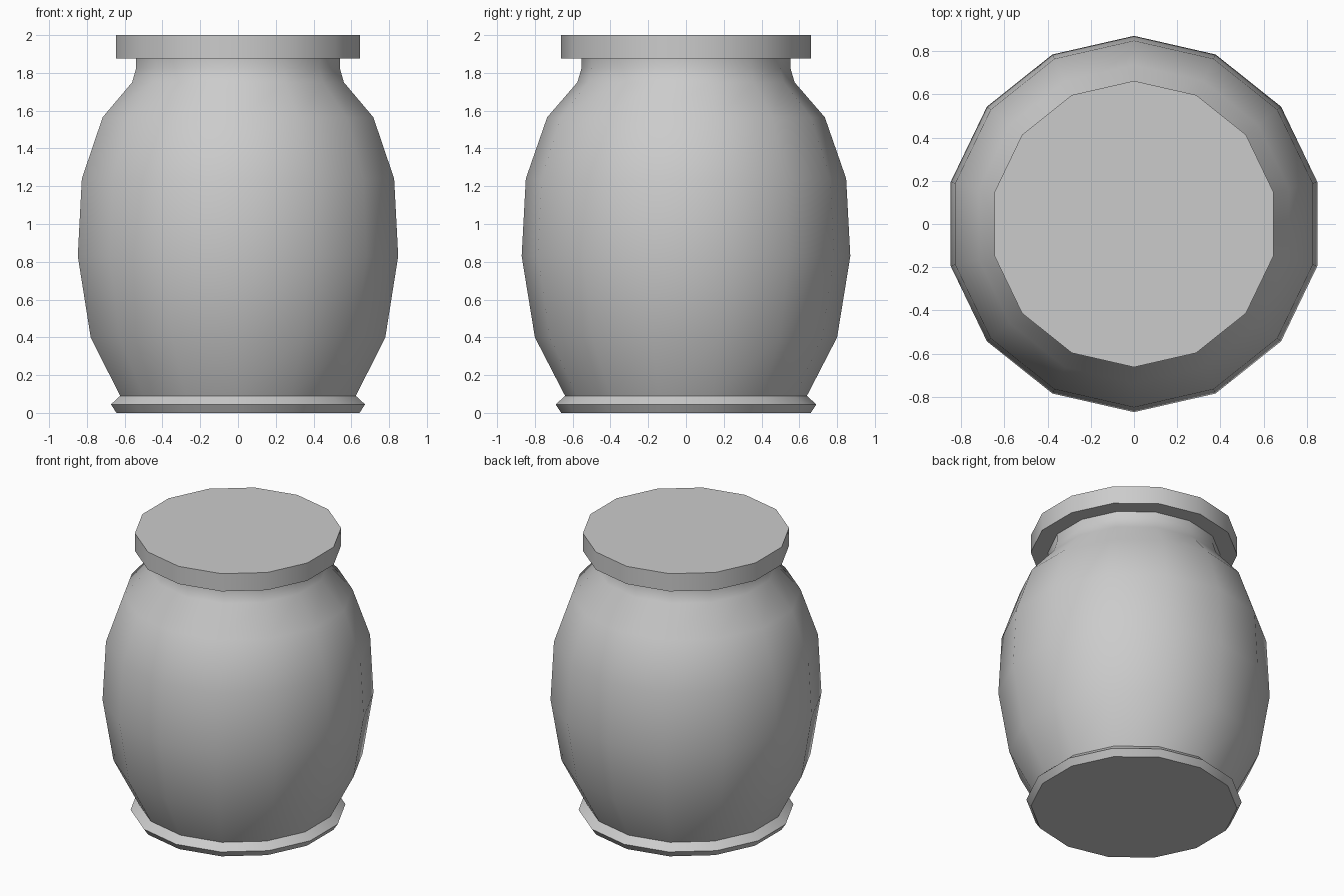
import bpy, bmesh, math

if "Cube" in bpy.data.objects:
    bpy.data.objects.remove(bpy.data.objects["Cube"])

SIDES = 14


def lathe(name, profile, cap_bottom=False, cap_top=False):
    """Revolve (radius, z) points around z, with a corner on the y axis."""
    bm = bmesh.new()
    rings = []
    for r, z in profile:
        ring = []
        for i in range(SIDES):
            a = math.pi / 2 + 2 * math.pi * i / SIDES
            ring.append(bm.verts.new((r * math.cos(a), r * math.sin(a), z)))
        rings.append(ring)
    for lo, hi in zip(rings, rings[1:]):
        for i in range(SIDES):
            j = (i + 1) % SIDES
            bm.faces.new((lo[i], lo[j], hi[j], hi[i]))
    if cap_bottom:
        bm.faces.new(rings[0][::-1])
    if cap_top:
        bm.faces.new(rings[-1])
    mesh = bpy.data.meshes.new(name)
    bm.to_mesh(mesh)
    bm.free()
    ob = bpy.data.objects.new(name, mesh)
    bpy.context.collection.objects.link(ob)
    bpy.ops.object.select_all(action='DESELECT')
    ob.select_set(True)
    bpy.context.view_layer.objects.active = ob
    bpy.ops.object.shade_smooth_by_angle(angle=math.radians(35))
    return ob


# Jar body with flared foot, bulging wall and narrow neck
lathe("jar_body", [
    (0.66, 0.0), (0.69, 0.045), (0.64, 0.09),
    (0.80, 0.40), (0.87, 0.83), (0.848, 1.24),
    (0.735, 1.565), (0.575, 1.75), (0.553, 1.825), (0.553, 1.875),
], cap_bottom=True)

# Flat lid overhanging the neck
lathe("lid", [(0.553, 1.875), (0.662, 1.875), (0.662, 2.0)], cap_top=True)
